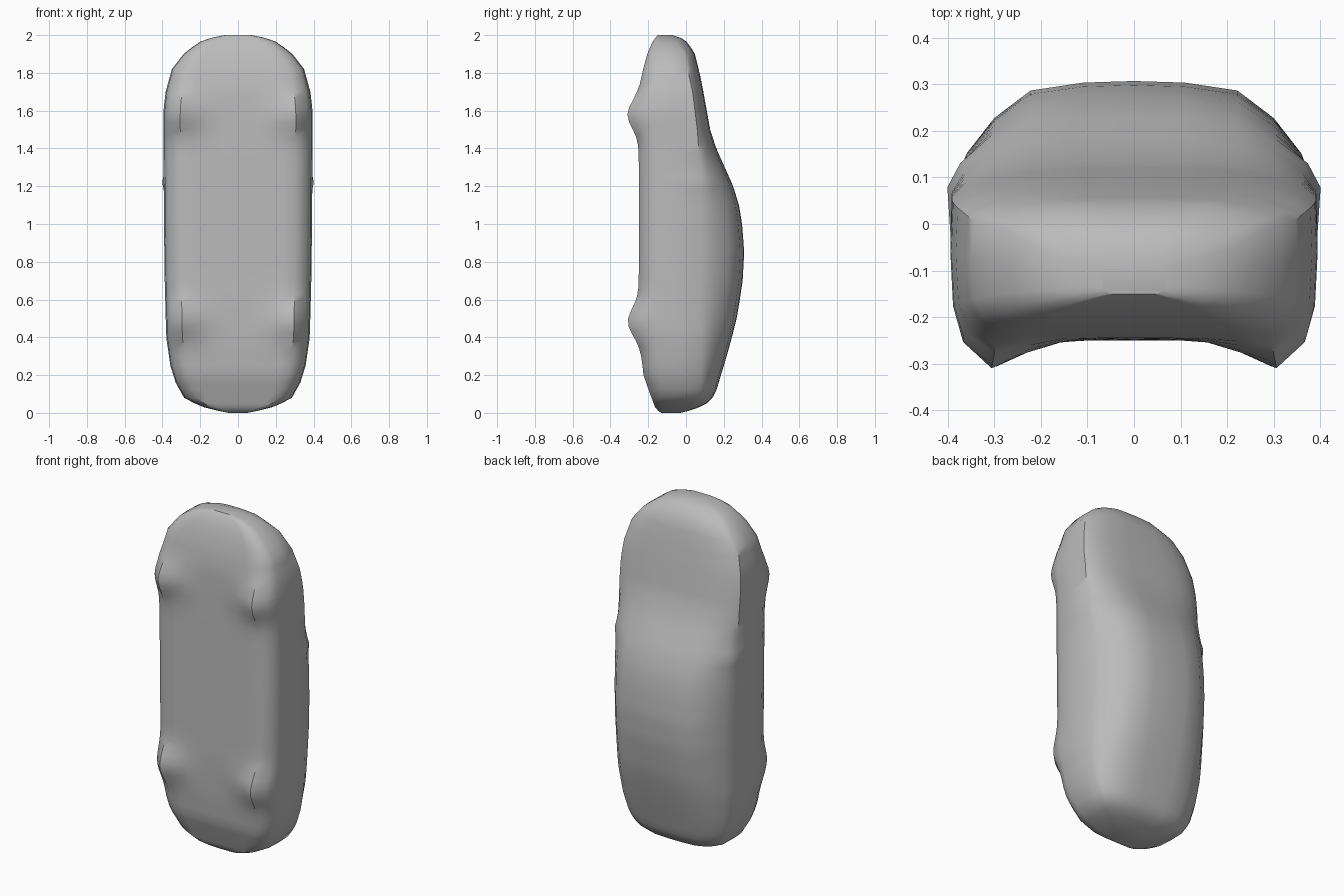
import bpy, bmesh, math

old = bpy.data.objects.get("Cube")
if old:
    bpy.data.objects.remove(old, do_unlink=True)

# One plain grey paint
grey = bpy.data.materials.new("grey_body")
grey.use_nodes = True
colour = (0.5, 0.5, 0.5, 1)
grey.diffuse_color = colour
grey.node_tree.nodes["Principled BSDF"].inputs["Base Color"].default_value = colour

# Profiles along the car's length: (z, value), tail at z = 0, nose at z = 2
WIDTH = [(0, .05), (.012, .11), (.035, .2), (.08, .285), (.16, .33), (.25, .358),
         (.4, .38), (.7, .388), (1.0, .392), (1.6, .395), (1.7, .383), (1.82, .35),
         (1.91, .28), (1.965, .2), (1.99, .13), (2.0, .07)]
FLOOR = [(0, -.13), (.02, -.16), (.1, -.19), (.2, -.225), (.35, -.24), (.6, -.25),
         (1.4, -.25), (1.7, -.245), (1.8, -.232), (1.9, -.205), (1.97, -.175), (2.0, -.15)]
ROOF = [(0, -.03), (.02, .05), (.05, .11), (.09, .152), (.2, .185), (.3, .215),
        (.4, .243), (.5, .268), (.6, .285), (.7, .3), (.85, .308), (1.0, .297),
        (1.1, .28), (1.2, .25), (1.3, .205), (1.4, .16), (1.5, .128), (1.7, .092),
        (1.8, .072), (1.9, .047), (1.96, .01), (1.985, -.025), (2.0, -.07)]
BELT = [(0, -.07), (.02, -.01), (.05, .04), (.1, .075), (.5, .08), (1.2, .08),
        (1.5, .06), (1.7, .035), (1.9, -.01), (1.97, -.06), (2.0, -.09)]


def sample(profile, z):
    for (z0, a), (z1, b) in zip(profile, profile[1:]):
        if z <= z1:
            return a + (b - a) * (z - z0) / (z1 - z0)
    return profile[-1][1]


def lerp(a, b, t):
    return a + (b - a) * t


def bump(z, centre, spread):
    return math.exp(-((z - centre) / spread) ** 2)


def section(z):
    """Closed cross-section at height z, from the underside round to the roof."""
    w, lo, hi, belt = (sample(p, z) for p in (WIDTH, FLOOR, ROOF, BELT))
    wheel = .063 * (bump(z, 1.58, .1) + bump(z, .48, .1))
    mirror = .012 * bump(z, 1.22, .04)
    side = lerp(lo, belt, .28)
    half = [
        (.2 * w, lo - .02 * wheel),
        (.4 * w, lo - .12 * wheel),
        (.6 * w, lo - .5 * wheel),
        (.775 * w, lo - wheel),
        (.93 * w, lerp(lo, side, .45) - .7 * wheel),
        (.985 * w, side - .2 * wheel),
        (w, lerp(side, belt, .5)),
        (.99 * w + mirror, belt),
        (.92 * w + mirror, lerp(belt, hi, .32)),
        (.77 * w, lerp(belt, hi, .65)),
        (.57 * w, lerp(belt, hi, .91)),
        (.28 * w, lerp(belt, hi, .985)),
    ]
    return ([(0, lo)] + half + [(0, hi)]
            + [(-x, y) for x, y in reversed(half)])


# Car body, lofted through the sections with closed ends
heights = [0, .012, .03, .05, .08, .12, .16, .2, .25, .3]
heights += [.3 + .04 * i for i in range(1, 37)]
heights += [1.78, 1.82, 1.86, 1.9, 1.935, 1.965, 1.985, 2.0]

bm = bmesh.new()
rings = [[bm.verts.new((x, y, z)) for x, y in section(z)] for z in heights]
count = len(rings[0])
for low, high in zip(rings, rings[1:]):
    for i in range(count):
        j = (i + 1) % count
        bm.faces.new((low[i], low[j], high[j], high[i]))
bm.faces.new(rings[0])
bm.faces.new(rings[-1])
bmesh.ops.recalc_face_normals(bm, faces=bm.faces)

mesh = bpy.data.meshes.new("car_body")
bm.to_mesh(mesh)
bm.free()
mesh.materials.append(grey)
body = bpy.data.objects.new("car_body", mesh)
bpy.context.collection.objects.link(body)

# Soft shading with only the tail lip kept crisp
bpy.ops.object.select_all(action='DESELECT')
body.select_set(True)
bpy.context.view_layer.objects.active = body
bpy.ops.object.shade_smooth_by_angle(angle=math.radians(40))
